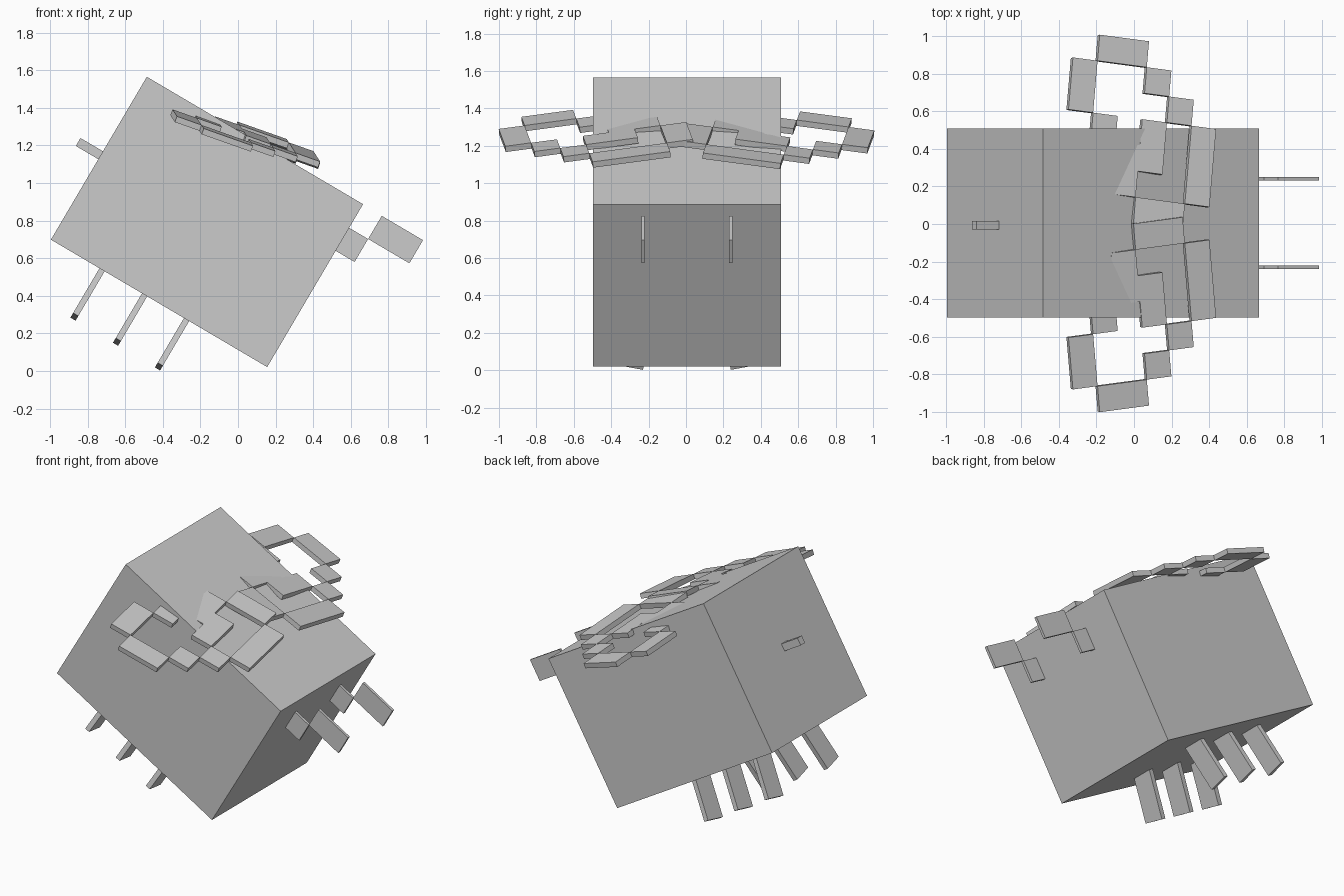
import bpy
import bmesh
from math import cos, radians
from mathutils import Matrix, Vector

cube = bpy.data.objects.get("Cube")
if cube:
    bpy.data.objects.remove(cube)

grey = bpy.data.materials.new("plain grey")
grey.use_nodes = True
COLOUR = (0.6, 0.6, 0.6, 1)
grey.diffuse_color = COLOUR
grey.node_tree.nodes["Principled BSDF"].inputs["Base Color"].default_value = COLOUR


def make_boxes(name, boxes, matrix):
    """One object from (low corner, high corner) boxes placed by a matrix."""
    bm = bmesh.new()
    for low, high in boxes:
        low, high = Vector(low), Vector(high)
        place = Matrix.Translation((low + high) / 2) @ Matrix.Diagonal((*(high - low), 1))
        bmesh.ops.create_cube(bm, size=1, matrix=matrix @ place)
    bmesh.ops.recalc_face_normals(bm, faces=bm.faces)
    mesh = bpy.data.meshes.new(name)
    bm.to_mesh(mesh)
    bm.free()
    mesh.materials.append(grey)
    obj = bpy.data.objects.new(name, mesh)
    bpy.context.collection.objects.link(obj)
    return obj


# Pitched body frame: x runs forward along the body, z runs up through its back
frame = Matrix.Translation((-0.165, 0.005, 0.793)) @ Matrix.Rotation(radians(30.5), 4, "Y")
make_boxes("body", [((-0.668, -0.503, -0.503), (0.668, 0.503, 0.503))], frame)
make_boxes("stinger", [((-0.807, -0.035, -0.006), (-0.66, 0.01, 0.043))], frame)

CELL = 0.14
THICK = 0.033
# Wing plates as cells: forward from, forward to, outward from, outward to
PLATES = [(1, 3, 6, 7), (0, 1, 4, 6), (3, 4, 5, 6), (4, 5, 4, 5), (5, 6, 1, 4),
          (1, 2, 3, 4), (3, 4, 2, 4), (2, 3, 1, 3), (3, 5, 0, 1)]
forward = Vector((0.1315, -0.0175, -0.0465)).normalized()
outward = Vector((0.0106, 0.138, -0.018))
outward = (outward - forward * outward.dot(forward)).normalized()
up = forward.cross(outward)

for side, word, lift in ((1, "back", -0.006), (-1, "front", 0.002)):
    # Antennae: a small root plate and a longer raised tip plate
    y = side * 0.235
    make_boxes(word + "_antenna",
               [((0.66, y - 0.009, 0.215), (0.785, y + 0.009, 0.357)),
                ((0.785, y - 0.009, 0.357), (1.04, y + 0.009, 0.5))], frame)

    # Legs: flat strips splayed outward from the belly
    for number, x in enumerate((-0.352, -0.089, 0.17)):
        foot = Matrix.Translation((x, side * 0.235, -0.808))
        splay = Matrix.Rotation(radians(12 * side), 4, "X")
        strip = ((-0.016, min(0, side * CELL), 0), (0.016, max(0, side * CELL), 0.36))
        make_boxes(f"{word}_leg_{number + 1}", [strip], frame @ foot @ splay)

    # Wings: open outline of square-cell plates lying in one sloping plane
    axes = Matrix((forward, outward, up)).transposed().to_4x4()
    mirror = Matrix.Diagonal((1, side, 1, 1))
    root = Matrix.Translation((-0.396, 0.054 + side * 0.003, 1.464 + lift))
    plates = [((a * CELL, c * CELL, -THICK), (b * CELL, d * CELL, 0)) for a, b, c, d in PLATES]
    make_boxes(word + "_wing", plates, mirror @ root @ axes)
